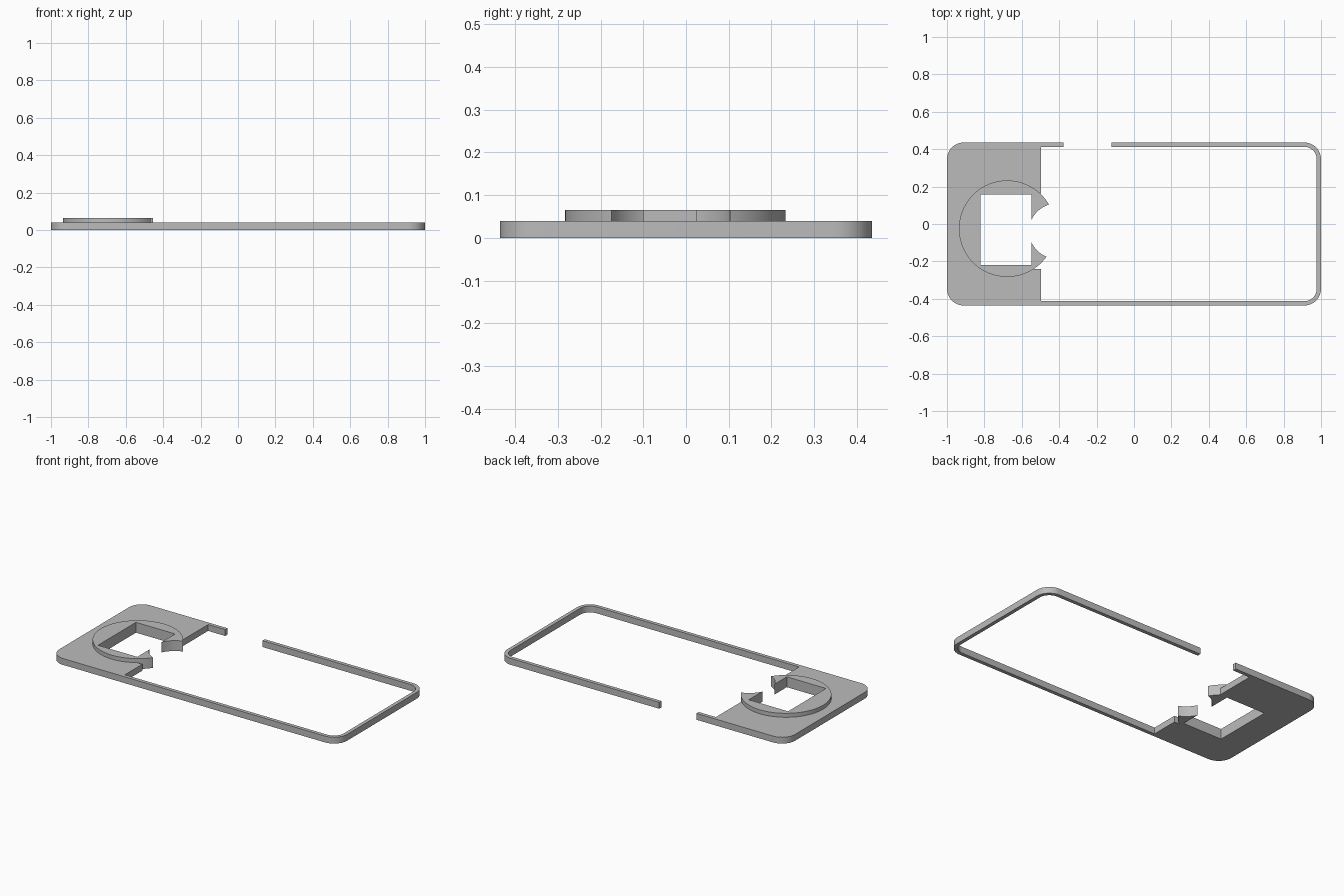
import bpy, bmesh
from math import sin, cos, pi, radians
from mathutils import Vector

old = bpy.data.objects.get("Cube")
if old:
    bpy.data.objects.remove(old, do_unlink=True)

grey = bpy.data.materials.new("light grey")
grey.use_nodes = True
colour = (0.5, 0.5, 0.5, 1)
grey.diffuse_color = colour
grey.node_tree.nodes["Principled BSDF"].inputs["Base Color"].default_value = colour


def arc(cx, cy, r, start, end, n):
    """Points on an arc, angles in degrees."""
    steps = [radians(start + (end - start) * i / n) for i in range(n + 1)]
    return [(cx + r * cos(a), cy + r * sin(a)) for a in steps]


def circle(cx, cy, r, n):
    return arc(cx, cy, r, 0, 360, n)[:-1]


def prism(name, outline, z0, z1):
    """Extrude a flat counter-clockwise outline from z0 to z1."""
    bm = bmesh.new()
    face = bm.faces.new([bm.verts.new((x, y, z0)) for x, y in outline])
    grown = bmesh.ops.extrude_face_region(bm, geom=[face])["geom"]
    bmesh.ops.translate(bm, vec=Vector((0, 0, z1 - z0)),
                        verts=[v for v in grown if isinstance(v, bmesh.types.BMVert)])
    bmesh.ops.recalc_face_normals(bm, faces=bm.faces)
    mesh = bpy.data.meshes.new(name)
    bm.to_mesh(mesh)
    bm.free()
    mesh.materials.append(grey)
    obj = bpy.data.objects.new(name, mesh)
    bpy.context.collection.objects.link(obj)
    return obj


def combine(target, tool, operation):
    """Apply a boolean and discard the tool object."""
    mod = target.modifiers.new(operation.lower(), 'BOOLEAN')
    mod.operation = operation
    mod.solver = 'EXACT'
    mod.object = tool
    tool.hide_render = True
    bpy.context.view_layer.objects.active = target
    bpy.ops.object.modifier_apply(modifier=mod.name)
    bpy.data.objects.remove(tool, do_unlink=True)


half, corner, wall = 0.436, 0.09, 0.023
mid = half - corner          # y of the corner centres
end = 1 - corner             # x of the corner centres
inner = half - wall
plate_edge = -0.497

# Open frame with a solid plate at one end and a gap in the back rail
outline = (
    [(-0.378, inner), (-0.378, half)]
    + arc(-end, mid, corner, 90, 180, 12)
    + arc(-end, -mid, corner, 180, 270, 12)
    + arc(end, -mid, corner, 270, 360, 12)
    + arc(end, mid, corner, 0, 90, 12)
    + [(-0.119, half), (-0.119, inner)]
    + arc(end, mid, corner - wall, 90, 0, 12)
    + arc(end, -mid, corner - wall, 0, -90, 12)
    + [(plate_edge, -inner), (plate_edge, -0.24), (-0.6, -0.24),
       (-0.6, 0.162), (plate_edge, 0.162), (plate_edge, inner)]
)
frame = prism("frame_and_plate", outline, 0, 0.04)

# Raised round boss through the plate
combine(frame, prism("round_boss", circle(-0.678, -0.025, 0.258, 96), 0, 0.065), 'UNION')

# Rectangular window, then the round bite that leaves two horns
window = [(-0.82, -0.219), (-0.547, -0.219), (-0.547, 0.158), (-0.82, 0.158)]
combine(frame, prism("window_cutter", window, -0.1, 0.2), 'DIFFERENCE')
combine(frame, prism("bite_cutter", circle(-0.413, -0.038, 0.1476, 64), -0.1, 0.2), 'DIFFERENCE')

bpy.ops.object.select_all(action='DESELECT')
frame.select_set(True)
bpy.context.view_layer.objects.active = frame
bpy.ops.object.shade_smooth_by_angle(angle=radians(30))
